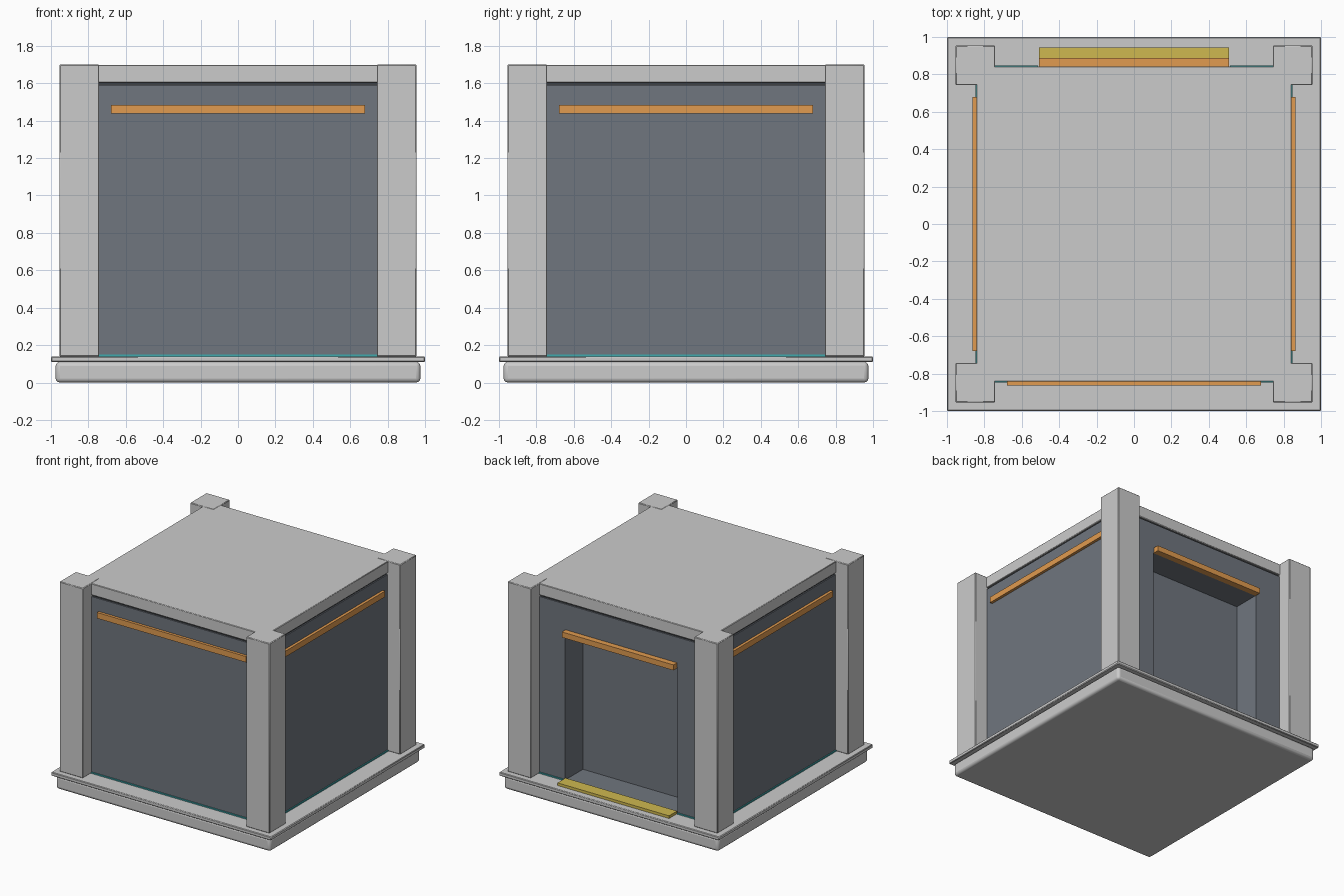
import bpy, math
from mathutils import Matrix

if "Cube" in bpy.data.objects:
    bpy.data.objects.remove(bpy.data.objects["Cube"])


def material(name, rgb):
    m = bpy.data.materials.new(name)
    m.diffuse_color = (*rgb, 1)
    m.use_nodes = True
    m.node_tree.nodes["Principled BSDF"].inputs["Base Color"].default_value = m.diffuse_color
    return m


WALL = material("wall_slate", (0.16, 0.18, 0.21))
DARK = material("groove_dark", (0.05, 0.055, 0.06))
ORANGE = material("orange", (0.75, 0.33, 0.08))
YELLOW = material("yellow", (0.62, 0.48, 0.08))
TEAL = material("teal", (0.05, 0.4, 0.42))


def box(name, x, y, z, mat=None, bevel=0, segments=1, turn=0):
    """Box from (min, max) ranges, optionally turned about the z axis."""
    bpy.ops.mesh.primitive_cube_add(size=1)
    ob = bpy.context.object
    ob.name = name
    size = [r[1] - r[0] for r in (x, y, z)]
    mid = [(r[0] + r[1]) / 2 for r in (x, y, z)]
    ob.data.transform(Matrix.Rotation(turn, 4, 'Z') @ Matrix.Translation(mid)
                      @ Matrix.Diagonal((*size, 1)))
    if mat:
        ob.data.materials.append(mat)
    if bevel:
        b = ob.modifiers.new("bevel", 'BEVEL')
        b.width, b.segments = bevel, segments
        bpy.ops.object.shade_smooth_by_angle(angle=math.radians(30))
    return ob


def square(name, half, z, *args, **kw):
    return box(name, (-half, half), (-half, half), z, *args, **kw)


# Stepped base
square("base_slab", 0.975, (0, 0.11), bevel=0.022, segments=3)
square("base_plate", 1.0, (0.11, 0.14), bevel=0.005)

# Wall block with a doorway recess in the back
walls = square("walls", 0.84, (0.13, 1.59), WALL)
cutter = box("doorway_cutter", (-0.51, 0.51), (0.61, 1.0), (0.145, 1.34))
cutter.hide_render = True
cutter.hide_set(True)
cut = walls.modifiers.new("doorway", 'BOOLEAN')
cut.operation, cut.object, cut.solver = 'DIFFERENCE', cutter, 'EXACT'

# Shadow groove and roof
square("roof_groove", 0.83, (1.585, 1.61), DARK)
square("roof_slab", 0.843, (1.603, 1.698), bevel=0.004)

# Corner posts
for sx, xn in ((-1, "left"), (1, "right")):
    for sy, yn in ((-1, "front"), (1, "back")):
        box(f"{yn}_{xn}_post", sorted((sx * 0.742, sx * 0.955)),
            sorted((sy * 0.742, sy * 0.955)), (0.14, 1.70), bevel=0.005)

# Orange light bars and teal floor strips on the three closed sides
for name, quarter in (("front", 0), ("right", 1), ("left", 3)):
    t = quarter * math.pi / 2
    box(f"{name}_light_bar", (-0.678, 0.678), (-0.863, -0.835), (1.437, 1.485), ORANGE, turn=t)
    box(f"{name}_floor_strip", (-0.75, 0.75), (-0.848, -0.835), (0.135, 0.15), TEAL, turn=t)

# Doorway header, sill and the short strips beside it
box("door_header", (-0.507, 0.507), (0.835, 0.887), (1.335, 1.38), ORANGE)
box("door_sill", (-0.507, 0.507), (0.84, 0.944), (0.135, 0.162), YELLOW)
for sx, xn in ((-1, "left"), (1, "right")):
    box(f"back_{xn}_floor_strip", sorted((sx * 0.512, sx * 0.75)), (0.835, 0.848), (0.135, 0.15), TEAL)
